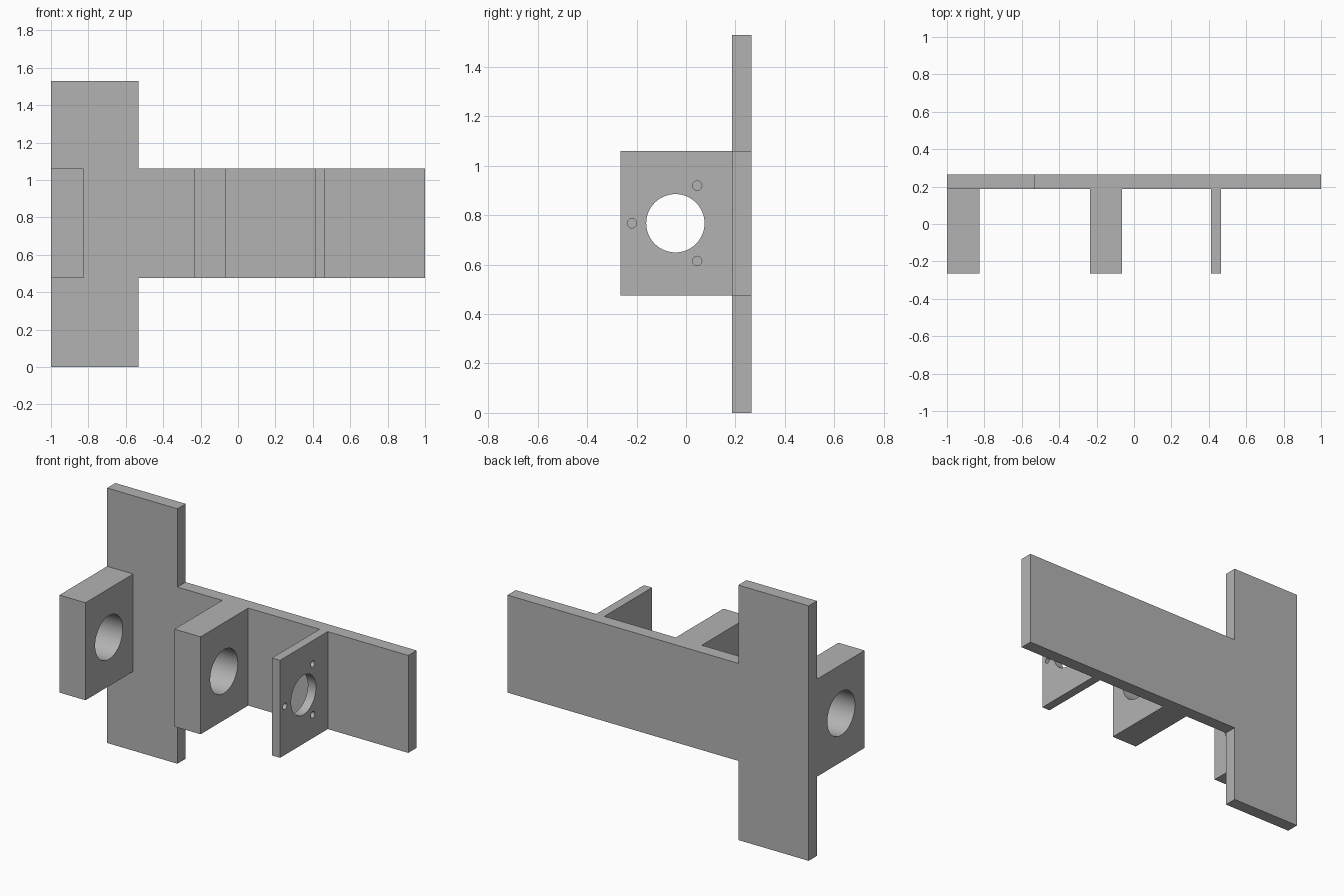
import bpy
import bmesh
from math import cos, sin, radians, pi
from mathutils import Matrix

cube = bpy.data.objects.get("Cube")
if cube:
    bpy.data.objects.remove(cube, do_unlink=True)

# One plain grey for the whole bracket
grey = bpy.data.materials.new("plain grey")
grey.use_nodes = True
colour = (0.45, 0.45, 0.45, 1)
grey.diffuse_color = colour
grey.node_tree.nodes["Principled BSDF"].inputs["Base Color"].default_value = colour

# Shared dimensions
BOTTOM, TOP = 0.475, 1.06
FRONT, PLATE_FRONT, BACK = -0.265, 0.187, 0.265
HOLE_Y, HOLE_Z = -0.043, (BOTTOM + TOP) / 2


def make_object(name, bm):
    bmesh.ops.recalc_face_normals(bm, faces=bm.faces)
    mesh = bpy.data.meshes.new(name)
    bm.to_mesh(mesh)
    bm.free()
    mesh.materials.append(grey)
    obj = bpy.data.objects.new(name, mesh)
    bpy.context.collection.objects.link(obj)
    return obj


def extrude_profile(name, points, offset):
    bm = bmesh.new()
    face = bm.faces.new([bm.verts.new(p) for p in points])
    ret = bmesh.ops.extrude_face_region(bm, geom=[face])
    verts = [v for v in ret["geom"] if isinstance(v, bmesh.types.BMVert)]
    bmesh.ops.translate(bm, verts=verts, vec=offset)
    return make_object(name, bm)


def drill(obj, x, y, z, radius, segments):
    """Cut a round hole along x through the object."""
    bm = bmesh.new()
    bmesh.ops.create_cone(bm, cap_ends=True, segments=segments, radius1=radius,
                          radius2=radius, depth=0.4,
                          matrix=Matrix.Translation((x, y, z)) @ Matrix.Rotation(pi / 2, 4, "Y"))
    cutter = make_object("hole_cutter", bm)
    cutter.hide_render = True
    mod = obj.modifiers.new("hole", "BOOLEAN")
    mod.operation = "DIFFERENCE"
    mod.solver = "EXACT"
    mod.object = cutter
    bpy.context.view_layer.objects.active = obj
    bpy.ops.object.modifier_apply(modifier=mod.name)
    bpy.data.objects.remove(cutter, do_unlink=True)


def make_support(name, x0, x1, hole_radius, screw_holes=False):
    outline = [(x0, FRONT, BOTTOM), (x0, PLATE_FRONT, BOTTOM),
               (x0, PLATE_FRONT, TOP), (x0, FRONT, TOP)]
    obj = extrude_profile(name, outline, (x1 - x0, 0, 0))
    mid = (x0 + x1) / 2
    drill(obj, mid, HOLE_Y, HOLE_Z, hole_radius, 64)
    if screw_holes:
        for angle in (60, 180, 300):
            a = radians(angle)
            drill(obj, mid, HOLE_Y + 0.176 * cos(a), HOLE_Z + 0.176 * sin(a), 0.019, 24)
    bpy.ops.object.select_all(action="DESELECT")
    obj.select_set(True)
    bpy.context.view_layer.objects.active = obj
    bpy.ops.object.shade_smooth_by_angle(angle=radians(30))


# Back plate: tall mounting bar and long arm in one outline
plate = [(-1, 0), (-0.533, 0), (-0.533, BOTTOM), (1, BOTTOM),
         (1, TOP), (-0.533, TOP), (-0.533, 1.53), (-1, 1.53)]
extrude_profile("back_plate", [(x, PLATE_FRONT, z) for x, z in plate],
                (0, BACK - PLATE_FRONT, 0))

# Two thick bearing blocks and the thin motor plate
make_support("end_bearing_block", -1, -0.827, 0.131)
make_support("middle_bearing_block", -0.236, -0.063, 0.131)
make_support("motor_plate", 0.411, 0.465, 0.118, screw_holes=True)
